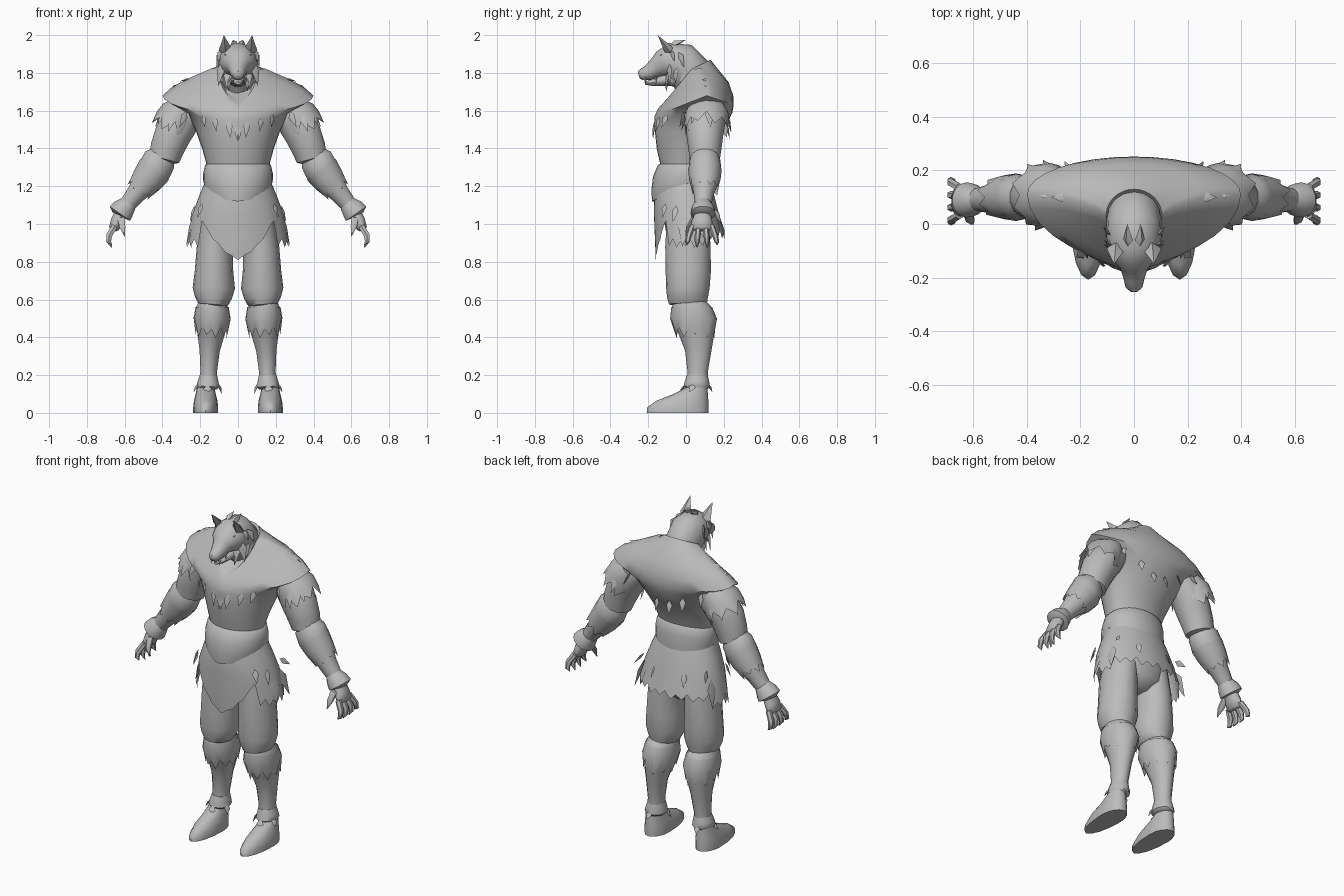
import bpy, bmesh, math
from mathutils import Vector as V

grey = bpy.data.materials.new("plain grey")
grey.diffuse_color = (0.5, 0.5, 0.5, 1)
X, Y = V((1, 0, 0)), V((0, 1, 0))


def finish(name, bm, mirror=False, angle=50):
    bmesh.ops.recalc_face_normals(bm, faces=bm.faces)
    me = bpy.data.meshes.new(name)
    bm.to_mesh(me)
    bm.free()
    me.materials.append(grey)
    me.shade_smooth()
    me.set_sharp_from_angle(angle=math.radians(angle))
    ob = bpy.data.objects.new(name, me)
    bpy.context.collection.objects.link(ob)
    if mirror:
        ob.modifiers.new("Mirror", 'MIRROR').use_mirror_merge = False
    return ob


def loft(name, rings, mirror=False, caps=(True, True), angle=50):
    bm = bmesh.new()
    rows = [[bm.verts.new(p) for p in r] for r in rings]
    n = len(rows[0])
    for a, b in zip(rows, rows[1:]):
        for i in range(n):
            j = (i + 1) % n
            bm.faces.new((a[i], a[j], b[j], b[i]))
    if caps[0]:
        bm.faces.new(rows[0])
    if caps[1]:
        bm.faces.new(rows[-1])
    return finish(name, bm, mirror, angle)


def tube(name, pts, axis=Y, n=14, mirror=False, jag=0, caps=(True, True)):
    """Rings (centre, radius along axis, radius across), square to the path."""
    cs = [V(p[0]) for p in pts]
    rings = []
    for k, (c, (_, ra, ro)) in enumerate(zip(cs, pts)):
        t = (cs[min(k + 1, len(cs) - 1)] - cs[max(k - 1, 0)]).normalized()
        o = t.cross(axis).normalized()
        ring = []
        for i in range(n):
            a = 2 * math.pi * i / n
            p = c + axis * ra * math.cos(a) + o * ro * math.sin(a)
            if jag and k == len(cs) - 1:
                p += t * jag * (-1, 0.8, -0.5, 1.3)[i % 4]
            ring.append(p)
        rings.append(ring)
    return loft(name, rings, mirror, caps)


def body(name, rows, n=24, cx=0, mirror=False, hem=None, caps=(True, True)):
    """Rings (half width, y front/side/back, z front/side/back, optional front taper)."""
    rings = []
    for k, (rx, yf, yw, yb, zf, zw, zb, *taper) in enumerate(rows):
        ring = []
        for i in range(n):
            a = 2 * math.pi * i / n
            c, s = math.cos(a), math.sin(a)
            ye, ze = (yb, zb) if c > 0 else (yf, zf)
            z = zw + (ze - zw) * abs(c)
            if taper and c < 0:
                s = math.copysign(abs(s) ** taper[0], s)
            if hem and k == len(rows) - 1:
                z = hem(abs(a - math.pi), i)
            ring.append((cx + rx * s, yw + (ye - yw) * abs(c), z))
        rings.append(ring)
    return loft(name, rings, mirror, caps)


def spikes(name, items, mirror=True, flat=0.35, centre=(0, 0.05)):
    """Pointed leaf shapes (base, tip, half width) facing away from a centre."""
    bm = bmesh.new()
    for base, tip, w in items:
        b, t = V(base), V(tip)
        d = (t - b).normalized()
        out = V((b.x - centre[0], b.y - centre[1], 0.01))
        s = d.cross(out).normalized()
        o = s.cross(d)
        m = b.lerp(t, 0.35)
        ring = [bm.verts.new(m + q) for q in (s * w, o * w * flat, -s * w, -o * w * flat)]
        e0, e1 = bm.verts.new(b), bm.verts.new(t)
        for i in range(4):
            bm.faces.new((ring[i], ring[(i + 1) % 4], e1))
            bm.faces.new((ring[(i + 1) % 4], ring[i], e0))
    return finish(name, bm, mirror, 40)


# torso tunic flaring into a pointed shoulder cape, with a V neck
body("torso_cape", [
    (.165, -.135, 0, .11, 1.31, 1.31, 1.33), (.19, -.155, .02, .14, 1.40, 1.40, 1.42),
    (.222, -.165, .04, .20, 1.49, 1.49, 1.5), (.275, -.168, .08, .246, 1.55, 1.60, 1.59, 1.1),
    (.40, -.166, .11, .252, 1.57, 1.68, 1.63, 1.5), (.345, -.158, .11, .25, 1.59, 1.728, 1.68, 1.4),
    (.265, -.148, .10, .226, 1.61, 1.77, 1.75, 1.3), (.145, -.132, .06, .165, 1.63, 1.822, 1.825, 1.4),
    (.105, -.122, .03, .13, 1.637, 1.82, 1.87, 1.5), (.08, -.075, .03, .09, 1.66, 1.78, 1.82)], n=32)
spikes("cape_tufts", [((.25, .1, 1.77), (.31, .1, 1.755), .018), ((.32, .11, 1.735), (.36, .11, 1.715), .016)],
       centre=(.3, .1))

# arms
tube("upper_arm", [((.21, .1, 1.63), .08, .07), ((.285, .11, 1.57), .105, .10), ((.345, .1, 1.475), .098, .10),
     ((.375, .1, 1.40), .088, .092), ((.39, .1, 1.345), .08, .083), ((.393, .1, 1.335), .06, .06)], mirror=True)
tube("sleeve_fringe", [((.27, .11, 1.62), .095, .075), ((.312, .11, 1.575), .118, .105),
     ((.347, .108, 1.515), .118, .112)], n=16, mirror=True, jag=.03, caps=(True, False))
tube("forearm", [((.39, .1, 1.38), .06, .06), ((.415, .1, 1.34), .082, .09), ((.44, .1, 1.29), .087, .092),
     ((.48, .1, 1.235), .08, .08), ((.535, .095, 1.165), .055, .055), ((.60, .09, 1.085), .04, .042)], mirror=True)
tube("forearm_fur", [((.44, .1, 1.29), .089, .094), ((.48, .1, 1.235), .083, .085),
     ((.515, .1, 1.19), .070, .072)], n=16, mirror=True, jag=.022, caps=(False, False))
tube("wrist_cuff", [((.575, .09, 1.11), .042, .045), ((.605, .09, 1.08), .062, .062), ((.625, .09, 1.055), .066, .068),
     ((.63, .09, 1.045), .04, .04)], mirror=True)

# hands: palm, fingers and thumb
tube("palm", [((.615, .09, 1.07), .037, .034), ((.642, .085, 1.015), .055, .034), ((.657, .085, .975), .058, .028),
     ((.66, .085, .965), .04, .015)], n=10, mirror=True)
for k in range(4):
    y = .034 + .034 * k
    s = (k - 1.5) * .012
    tip = .868 + .014 * abs(k - 1.5)
    tube("finger_%d" % (k + 1), [((.652, y, .99), .016, .018), ((.682, y + s, .94), .016, .018),
         ((.684, y + s * 1.5, .905), .013, .014), ((.668, y + s * 1.6, tip), .002, .002)], n=6, mirror=True)
tube("thumb", [((.62, .045, 1.035), .017, .022), ((.612, .015, .985), .016, .018),
     ((.60, .0, .935), .002, .002)], n=6, mirror=True)

# belly sash with pointed front
body("belly_sash", [
    (.15, -.12, 0, .10, 1.33, 1.33, 1.35), (.175, -.15, 0, .12, 1.31, 1.31, 1.33),
    (.184, -.175, 0, .13, 1.25, 1.27, 1.28), (.184, -.183, 0, .135, 1.18, 1.23, 1.22),
    (.181, -.18, 0, .135, 1.12, 1.215, 1.18, 1.2), (.15, -.14, 0, .10, 1.12, 1.2, 1.17)], n=28)


# skirt with long front apron, notches and ragged hem
def skirt_hem(a, i):
    jag = (-1, .8, -.5, 1.2)[i % 4]
    if a < .8:
        return .815 + .21 * (a / .8) ** 1.5 + .006 * jag
    return (.9 if a < 2 else .945) - .02 * jag


body("skirt", [
    (.172, -.15, 0, .12, 1.23, 1.23, 1.23), (.205, -.168, .01, .15, 1.15, 1.15, 1.15),
    (.243, -.17, .02, .175, 1.06, 1.05, 1.05), (.268, -.16, .02, .205, 0, 0, 0)],
    n=48, hem=skirt_hem, caps=(True, False))
body("hips", [
    (.16, -.12, .01, .12, 1.2, 1.2, 1.2), (.20, -.12, .01, .14, 1.05, 1.05, 1.05),
    (.19, -.10, .01, .13, .92, .93, .92), (.06, -.06, .01, .07, .86, .88, .86)])
spikes("skirt_tatters", [
    ((.24, .0, 1.04), (.275, -.02, .88), .035), ((.225, .08, 1.05), (.265, .12, .885), .035)], flat=.2)

# legs
tube("thigh", [((.10, .01, 1.05), .11, .09), ((.123, .01, .88), .12, .095), ((.127, .012, .75), .12, .102),
     ((.128, .01, .66), .115, .112), ((.13, .008, .61), .108, .098), ((.132, .01, .575), .10, .08),
     ((.133, .01, .57), .07, .06)], n=16, mirror=True)
tube("shin", [((.135, .02, .60), .08, .07), ((.137, .03, .56), .105, .085), ((.137, .042, .50), .12, .094),
     ((.143, .055, .42), .095, .075), ((.15, .065, .33), .07, .055), ((.155, .062, .22), .054, .045),
     ((.158, .06, .13), .055, .05)], mirror=True)
tube("shin_fur", [((.137, .03, .56), .108, .088), ((.137, .04, .50), .124, .098),
     ((.141, .047, .43), .105, .082)], n=20, mirror=True, jag=.025, caps=(False, False))
tube("ankle_cuff", [((.156, .06, .20), .055, .047), ((.158, .058, .165), .065, .057),
     ((.16, .057, .14), .07, .062), ((.16, .057, .125), .056, .05)], mirror=True)
spikes("ankle_tufts", [
    ((.16, -.005, .15), (.165, -.045, .085), .022), ((.10, .04, .15), (.085, .02, .10), .02),
    ((.215, .04, .15), (.235, .02, .11), .02), ((.16, .12, .15), (.165, .14, .11), .02)], centre=(.16, .06))
body("foot", [
    (.066, -.208, .01, .12, 0, 0, 0), (.066, -.205, .01, .12, .03, .03, .03),
    (.062, -.155, .02, .118, .065, .065, .07), (.052, -.065, .04, .115, .10, .105, .11),
    (.045, -.0, .06, .112, .135, .14, .14)], n=16, cx=.171, mirror=True)

# head: neck to muzzle, then lower jaw
tube("head", [((0, .055, 1.70), .075, .09), ((0, .03, 1.79), .102, .115), ((0, -.03, 1.85), .105, .115),
     ((0, -.085, 1.86), .098, .098), ((0, -.125, 1.845), .082, .075), ((0, -.155, 1.828), .055, .055),
     ((0, -.20, 1.80), .04, .04), ((0, -.235, 1.79), .032, .03), ((0, -.25, 1.785), .016, .016)],
     axis=X, n=16)
tube("lower_jaw", [((0, -.05, 1.775), .07, .05), ((0, -.12, 1.76), .045, .032), ((0, -.18, 1.748), .03, .018),
     ((0, -.215, 1.745), .013, .008)], axis=X, n=10)
tube("nose", [((0, -.232, 1.808), .018, .012), ((0, -.246, 1.80), .016, .013), ((0, -.251, 1.795), .006, .006)],
     axis=X, n=8)
spikes("ears", [((.062, -.06, 1.88), (.075, -.15, 2.0), .036)], flat=.7, centre=(.04, 1))
spikes("brows", [((.02, -.17, 1.865), (.075, -.125, 1.90), .012)], flat=.8)
spikes("fangs", [((.026, -.215, 1.785), (.027, -.215, 1.735), .008), ((.032, -.16, 1.785), (.034, -.16, 1.74), .007),
     ((.05, -.10, 1.78), (.05, -.105, 1.70), .012)], flat=.9)

# mane: cheek and crest tufts
mane = [((.085, -.09 + .035 * k, 1.86 - .01 * k), (.105 - .006 * k, -.085 + .03 * k, 1.73 + .012 * (k % 2)), .025)
        for k in range(4)]
mane += [((.085, -.08, 1.92), (.112, -.06, 1.86), .02), ((.09, -.04, 1.91), (.115, -.01, 1.83), .025),
         ((.05, -.09, 1.82), (.06, -.11, 1.72), .025)]
spikes("cheek_mane", mane)
spikes("crest_tufts", [((.02, -.09, 1.945), (.025, .0, 1.975), .02)], flat=.9)

# hanging feathers on chest, back, sleeves and skirt
spikes("chest_feathers", [((.05, -.165, 1.55), (.04, -.178, 1.455), .018), ((.125, -.14, 1.57), (.115, -.16, 1.49), .018),
     ((.185, -.10, 1.58), (.175, -.13, 1.51), .018), ((.012, -.168, 1.52), (.004, -.176, 1.44), .01)])
spikes("back_feathers", [((.13, .215, 1.57), (.14, .24, 1.49), .018), ((.04, .215, 1.53), (.045, .232, 1.45), .018),
     ((.24, .19, 1.62), (.26, .235, 1.55), .018)])
spikes("sleeve_feathers", [((.27, -.005, 1.60), (.31, -.035, 1.51), .02), ((.34, .0, 1.58), (.37, -.025, 1.49), .02),
     ((.38, .05, 1.61), (.425, .03, 1.53), .025), ((.39, .12, 1.62), (.44, .13, 1.51), .025),
     ((.36, .19, 1.61), (.40, .225, 1.50), .025), ((.31, .21, 1.60), (.34, .24, 1.48), .022)], centre=(.33, .1))
spikes("skirt_feathers", [((.19, -.11, 1.11), (.215, -.125, 1.03), .018), ((.23, -.05, 1.10), (.255, -.07, 1.01), .018),
     ((.21, .1, 1.10), (.24, .16, 1.05), .018), ((.1, .155, 1.08), (.11, .185, 1.0), .018)])
